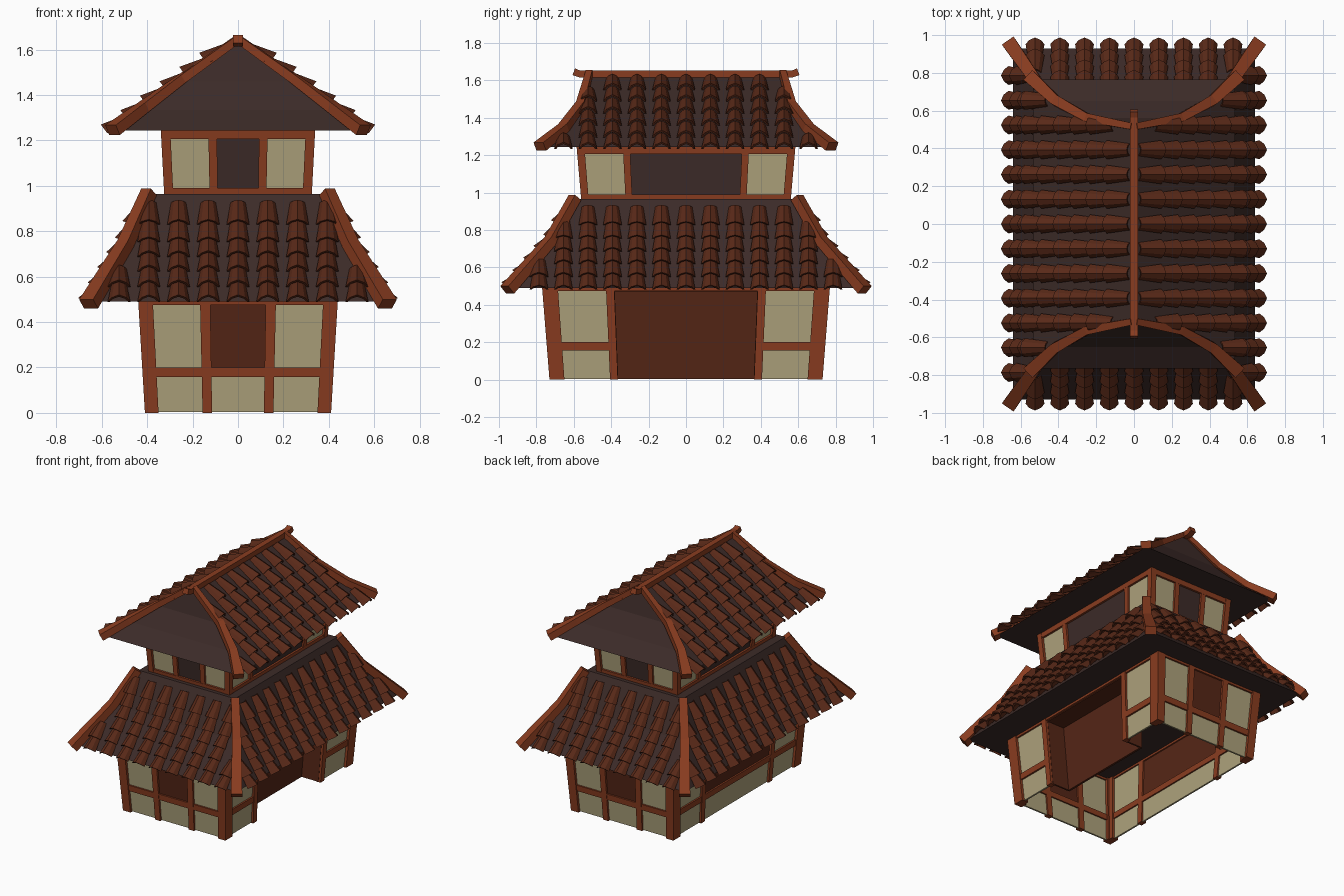
import bpy, bmesh
from mathutils import Vector

if "Cube" in bpy.data.objects:
    bpy.data.objects.remove(bpy.data.objects["Cube"])

def material(name, rgb):
    m = bpy.data.materials.new(name)
    m.diffuse_color = (*rgb, 1)
    m.use_nodes = True
    m.node_tree.nodes["Principled BSDF"].inputs["Base Color"].default_value = m.diffuse_color
    return m

TRIM = material("trim_wood", (0.25, 0.045, 0.014))
TILE = material("roof_tile", (0.10, 0.022, 0.009))
DARK = material("dark_roof", (0.045, 0.024, 0.021))
DOOR = material("brown_wood", (0.09, 0.019, 0.008))
CREAM = material("cream_panel", (0.42, 0.36, 0.20))


class Part:
    """Collects pieces of one material, then becomes one object."""
    def __init__(self, name, mat):
        self.name, self.mat, self.bm = name, mat, bmesh.new()

    def loft(self, rings, caps=True):
        vs = [[self.bm.verts.new(p) for p in r] for r in rings]
        n = len(vs[0])
        for a, b in zip(vs, vs[1:]):
            for i in range(n):
                j = (i + 1) % n
                self.bm.faces.new((a[i], a[j], b[j], b[i]))
        if caps:
            self.bm.faces.new(vs[0][::-1])
            self.bm.faces.new(vs[-1])

    def finish(self):
        bmesh.ops.remove_doubles(self.bm, verts=self.bm.verts, dist=1e-5)
        bmesh.ops.recalc_face_normals(self.bm, faces=self.bm.faces)
        me = bpy.data.meshes.new(self.name)
        self.bm.to_mesh(me)
        me.materials.append(self.mat)
        bpy.context.collection.objects.link(bpy.data.objects.new(self.name, me))


def facing(side, u, out, z):
    """Along-wall u and outward distance to world, for sides -y, +x, +y, -x."""
    return Vector([(u, -out, z), (out, u, z), (-u, out, z), (-out, -u, z)][side])


class Storey:
    """Leaning walls: plan half sizes at the bottom and the top."""
    def __init__(self, z0, z1, base, top):
        self.z0, self.z1, self.base, self.top = z0, z1, base, top

    def piece(self, part, side, u0, u1, z0, z1, d0, d1):
        def p(u, d, z):
            t = (z - self.z0) / (self.z1 - self.z0)
            h = [b + (c - b) * t for b, c in zip(self.base, self.top)]
            o, w = (h[1], h[0]) if side % 2 == 0 else (h[0], h[1])
            wb = self.base[0] if side % 2 == 0 else self.base[1]
            return facing(side, u * w / wb, o + d, z)
        part.loft([[p(u0, d0, z), p(u1, d0, z), p(u1, d1, z), p(u0, d1, z)] for z in (z0, z1)])


# Lower storey: posts, rails and panels
low = Storey(0, 0.5, (0.41, 0.73), (0.44, 0.77))
frame, cream, door = Part("lower_frame", TRIM), Part("lower_panels", CREAM), Part("lower_doors", DOOR)
for side in range(4):
    half, mid, corner = (0.41, 0.135, 0.06) if side % 2 == 0 else (0.73, 0.385, 0.08)
    alcove = side == 1
    for s in (-1, 1):
        a, b = sorted((s * half, s * (half - corner)))
        low.piece(frame, side, a, b, 0, 0.5, -0.05, 0)
        low.piece(frame, side, s * mid - 0.021, s * mid + 0.021, 0, 0.5, -0.04, -0.004)
        a, b = sorted((s * mid, s * (half - 0.03)))
        low.piece(cream, side, a, b, 0.003, 0.49, -0.03, -0.018)
        low.piece(frame, side, a, b, 0.157, 0.2, -0.04, -0.006)
    low.piece(frame, side, -half + 0.03, half - 0.03, 0.475, 0.5, -0.04, -0.006)
    if not alcove:
        low.piece(frame, side, -mid, mid, 0.157, 0.2, -0.04, -0.006)
        low.piece(cream, side, -mid, mid, 0.003, 0.18, -0.03, -0.018)
        low.piece(door, side, -mid, mid, 0.18, 0.49, -0.03, -0.018)
# Alcove on the right side
low.piece(door, 1, -0.37, 0.37, 0.003, 0.48, -0.17, -0.155)
low.piece(door, 1, -0.37, 0.37, 0.47, 0.48, -0.16, -0.02)
for s in (-1, 1):
    low.piece(door, 1, s * 0.368 - 0.006, s * 0.368 + 0.006, 0.003, 0.48, -0.16, -0.02)
for part in (frame, cream, door):
    part.finish()

# Upper storey
up = Storey(0.96, 1.245, (0.325, 0.56), (0.34, 0.585))
frame, cream, door = Part("upper_frame", TRIM), Part("upper_panels", CREAM), Part("upper_openings", DARK)
for side in range(4):
    half, mid = (0.325, 0.107) if side % 2 == 0 else (0.56, 0.305)
    for s in (-1, 1):
        a, b = sorted((s * half, s * (half - 0.04)))
        up.piece(frame, side, a, b, 0.95, 1.245, -0.04, 0)
        up.piece(frame, side, s * mid - 0.018, s * mid + 0.018, 0.96, 1.245, -0.03, -0.004)
        a, b = sorted((s * mid, s * (half - 0.02)))
        up.piece(cream, side, a, b, 0.96, 1.24, -0.03, -0.018)
    up.piece(door, side, -mid, mid, 0.96, 1.24, -0.03, -0.018)
    for z0, z1 in ((0.95, 0.99), (1.207, 1.245)):
        up.piece(frame, side, -half + 0.02, half - 0.02, z0, z1, -0.03, -0.003)
for part in (frame, cream, door):
    part.finish()

# Roof shells, each level is (half x, half y, z) from the top down
LOWER = [(0.385, 0.585, 0.965), (0.49, 0.715, 0.735), (0.64, 0.93, 0.49)]
UPPER = [(0.0, 0.515, 1.63), (0.24, 0.56, 1.46), (0.41, 0.65, 1.335), (0.535, 0.765, 1.243)]
for name, levels in (("lower_roof", LOWER), ("upper_roof", UPPER)):
    roof = Part(name, DARK)
    roof.loft([[(-x, -y, z), (x, -y, z), (x, y, z), (-x, y, z)] for x, y, z in levels if x > 0])
    if levels is UPPER:
        # ridge wedge on top of the first full level
        roof.bm.faces.ensure_lookup_table()
        roof.bm.faces.remove(roof.bm.faces[-2])
        x, y, z = levels[1]
        ridge = levels[0]
        a, b = (0, -ridge[1], ridge[2]), (0, ridge[1], ridge[2])
        for poly in ([(-x, -y, z), (x, -y, z), a], [(x, y, z), (-x, y, z), b],
                     [(x, -y, z), (x, y, z), b, a], [(-x, y, z), (-x, -y, z), a, b]):
            roof.bm.faces.new([roof.bm.verts.new(p) for p in poly])
    roof.finish()


def slope_point(levels, side, t):
    """(outward, z, half width) at distance t down the slope; runs on past the eave."""
    pts = [(l[1], l[2], l[0]) if side % 2 == 0 else (l[0], l[2], l[1]) for l in levels]
    for k, (a, b) in enumerate(zip(pts, pts[1:])):
        seg = ((b[0] - a[0]) ** 2 + (b[1] - a[1]) ** 2) ** 0.5
        if t <= seg or k == len(pts) - 2:
            return [p + (q - p) * t / seg for p, q in zip(a, b)]
        t -= seg


SECTION = [(-1, 0), (-0.62, 0.62), (0, 1), (0.62, 0.62), (1, 0)]

def tiles(name, levels, sides, cols, rows, start, step, length):
    part = Part(name, TILE)
    for side in sides:
        for c in range(cols):
            u = (c - (cols - 1) / 2) * 0.131
            for r in range(rows):
                t = start + r * step
                o0, z0, w0 = slope_point(levels, side, t)
                o1, z1, w1 = slope_point(levels, side, t + length)
                if abs(u) > (w0 + w1) / 2 - 0.02:
                    continue
                n = Vector((z0 - z1, o1 - o0)).normalized()
                rings = []
                for o, z, w, h, lift in ((o0, z0, 0.033, 0.026, 0.0), (o1, z1, 0.05, 0.047, 0.016)):
                    ring = [(w * a, h * b + lift) for a, b in SECTION]
                    ring += [(w * 0.8 * a, h * 0.72 * b + lift) for a, b in reversed(SECTION)]
                    rings.append([facing(side, u + a, o + n.x * b, z + n.y * b) for a, b in ring])
                part.loft(rings)
    part.finish()


tiles("lower_end_tiles", LOWER, (0, 2), 9, 6, 0.045, 0.088, 0.12)
tiles("lower_side_tiles", LOWER, (1, 3), 13, 6, 0.045, 0.08, 0.115)
tiles("upper_side_tiles", UPPER, (1, 3), 11, 6, 0.03, 0.107, 0.135)


def sweep(part, pts, sizes, lift=0.0):
    """Rectangular beam along a path."""
    pts = [Vector(p) for p in pts]
    rings = []
    for i, (p, (w, h)) in enumerate(zip(pts, sizes)):
        d = (pts[min(i + 1, len(pts) - 1)] - pts[max(i - 1, 0)]).normalized()
        s = d.cross(Vector((0, 0, 1))).normalized()
        n = s.cross(d)
        p = p + n * lift
        rings.append([p + s * w / 2 * a + n * h / 2 * b for a, b in ((-1, -1), (1, -1), (1, 1), (-1, 1))])
    part.loft(rings)


# Hip beams on the corners of both roofs
for name, levels, sizes, tip in (
        ("lower_hip_beams", LOWER, [(0.055, 0.05), (0.06, 0.05), (0.075, 0.055)], 0.03),
        ("upper_hip_beams", UPPER, [(0.035, 0.035), (0.045, 0.04), (0.055, 0.045), (0.07, 0.05)], 0.02)):
    part = Part(name, TRIM)
    for sx in (-1, 1):
        for sy in (-1, 1):
            path = [Vector((sx * x, sy * y, z)) for x, y, z in levels]
            path[-1] += (path[-1] - path[-2]).normalized() * tip
            sweep(part, path, sizes, 0.014)
    part.finish()

# Ridge beam with upturned ends
ridge = Part("ridge_beam", TRIM)
sweep(ridge, [(0, -0.6, 1.646), (0, -0.565, 1.633), (0, 0.565, 1.633), (0, 0.6, 1.646)], [(0.042, 0.038)] * 4)
ridge.finish()
